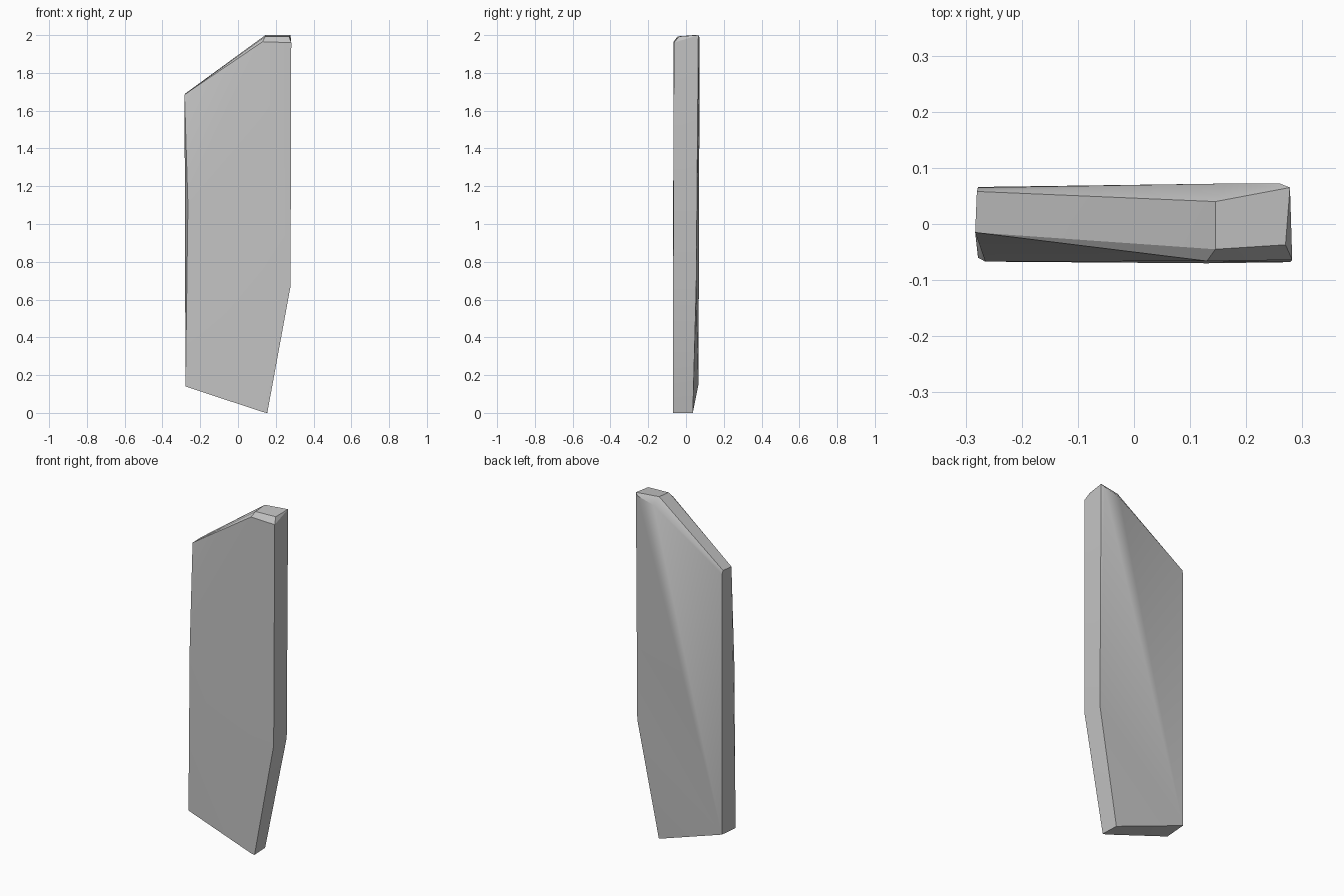
import bpy
import bmesh
import math

# Remove the default cube only
cube = bpy.data.objects.get("Cube")
if cube:
    bpy.data.objects.remove(cube, do_unlink=True)

# Plain grey stone
stone = bpy.data.materials.new("stone_grey")
stone.use_nodes = True
grey = (0.55, 0.55, 0.55, 1.0)
stone.diffuse_color = grey
shader = stone.node_tree.nodes["Principled BSDF"]
shader.inputs["Base Color"].default_value = grey
shader.inputs["Roughness"].default_value = 0.9

# Corners of the front face, with its upper left corner cut back
front_face = [
    (-0.283, -0.015, 1.685), (-0.265, -0.067, 1.10), (-0.278, -0.06, 0.14),
    (0.13, -0.07, 0.005), (0.155, -0.069, 0.0), (0.278, -0.068, 0.67),
    (0.282, -0.064, 1.96), (0.13, -0.066, 1.965),
]
# Corners of the back face, which leans in toward the foot
back_face = [
    (-0.278, 0.065, 1.67), (-0.278, 0.066, 0.15), (0.12, 0.036, 0.015),
    (0.15, 0.036, 0.0), (0.277, 0.054, 0.67),
    (0.26, 0.072, 1.985), (0.16, 0.072, 1.96),
]
# Small bevelled summit and the upper edge of the sloping shoulder
summit = [
    (0.145, -0.045, 1.993), (0.27, -0.037, 1.993),
    (0.278, 0.065, 2.0), (0.145, 0.04, 2.0), (-0.28, 0.058, 1.69),
]

# Wrap the corners into one chiselled slab
bm = bmesh.new()
for corner in front_face + back_face + summit:
    bm.verts.new(corner)
hull = bmesh.ops.convex_hull(bm, input=bm.verts[:])
loose = {v for v in hull["geom_interior"] + hull["geom_unused"]
         if isinstance(v, bmesh.types.BMVert) and not v.link_faces}
bmesh.ops.delete(bm, geom=list(loose), context="VERTS")
bmesh.ops.recalc_face_normals(bm, faces=bm.faces[:])

mesh = bpy.data.meshes.new("stone_slab")
bm.to_mesh(mesh)
bm.free()
mesh.materials.append(stone)
slab = bpy.data.objects.new("stone_slab", mesh)
bpy.context.collection.objects.link(slab)

# Soften the broad faces and keep the chiselled edges sharp
bpy.ops.object.select_all(action="DESELECT")
slab.select_set(True)
bpy.context.view_layer.objects.active = slab
bpy.ops.object.shade_smooth_by_angle(angle=math.radians(25))
